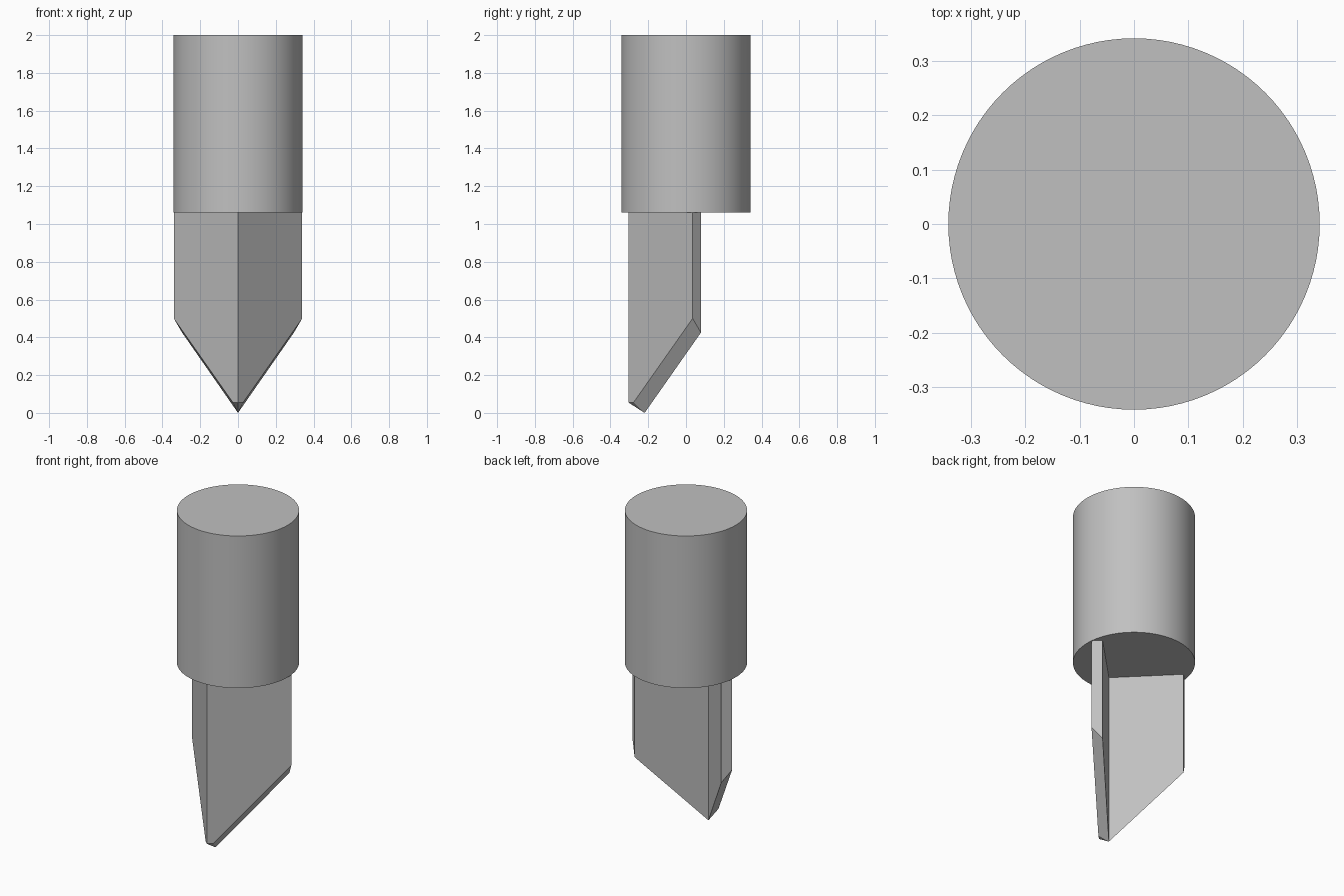
import bpy
import bmesh
import math

if "Cube" in bpy.data.objects:
    bpy.data.objects.remove(bpy.data.objects["Cube"], do_unlink=True)

# One plain steel grey
steel = bpy.data.materials.new("steel_grey")
steel.use_nodes = True
grey = (0.53, 0.53, 0.53, 1)
steel.diffuse_color = grey
steel.node_tree.nodes["Principled BSDF"].inputs["Base Color"].default_value = grey

SHOULDER = 1.06

# Round shank
bpy.ops.mesh.primitive_cylinder_add(vertices=96, radius=0.342, depth=2 - SHOULDER,
                                    location=(0, 0, (2 + SHOULDER) / 2))
shank = bpy.context.object
shank.name = "shank"
shank.data.materials.append(steel)
bpy.ops.object.shade_smooth_by_angle(angle=math.radians(30))

# Right-angled V blade: one wing, mirrored across x
bm = bmesh.new()
outer_apex, outer_edge = (0, -0.305), (0.34, 0.035)
inner_edge, inner_apex = (0.296, 0.079), (0, -0.219)
section = [outer_apex, outer_edge, inner_edge, inner_apex]
top = [bm.verts.new((x, y, SHOULDER)) for x, y in section]
heights = [0.055, 0.5, 0.425, 0]
low = [bm.verts.new((x, y, z)) for (x, y), z in zip(section, heights)]
nose = bm.verts.new((0.027, -0.278, 0.055))

bm.faces.new(top)
bm.faces.new([top[0], low[0], nose, low[1], top[1]])    # outer wall
bm.faces.new([top[1], low[1], low[2], top[2]])          # wing edge
bm.faces.new([top[2], low[2], low[3], top[3]])          # inner wall
bm.faces.new([low[1], nose, low[3], low[2]])            # slanted cutting bevel
bm.faces.new([low[0], low[3], nose])                    # clipped point
bmesh.ops.recalc_face_normals(bm, faces=bm.faces)

mesh = bpy.data.meshes.new("v_blade")
bm.to_mesh(mesh)
bm.free()
# Make sure the open half faces outward
if mesh.polygons[0].normal.z < 0:
    mesh.flip_normals()
mesh.materials.append(steel)
blade = bpy.data.objects.new("v_blade", mesh)
bpy.context.collection.objects.link(blade)
mirror = blade.modifiers.new("both_wings", "MIRROR")
mirror.use_axis[0] = True
mirror.use_clip = True
